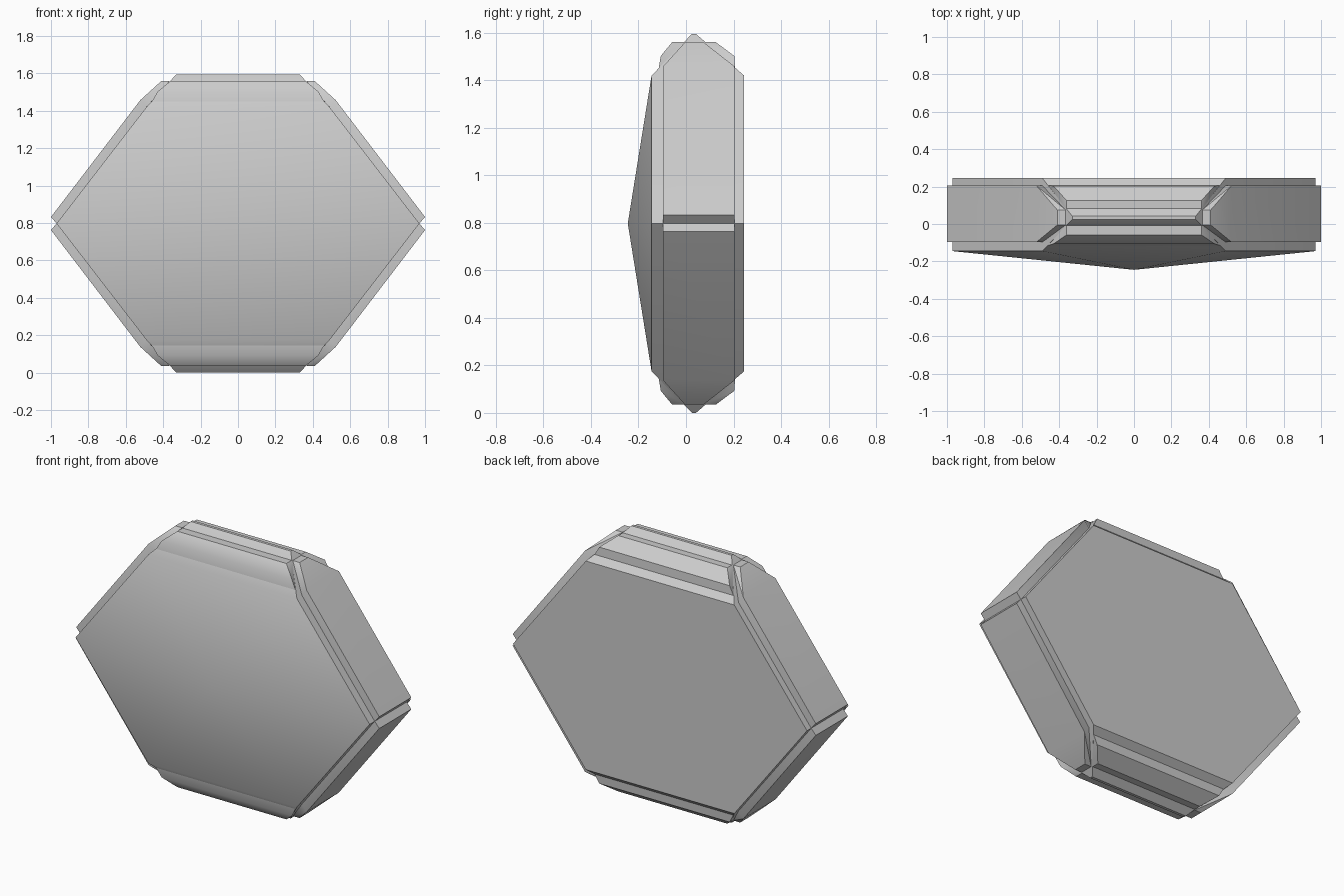
import bpy, bmesh
from math import radians

if "Cube" in bpy.data.objects:
    bpy.data.objects.remove(bpy.data.objects["Cube"])

MID = 0.7975      # height of the centre line


def hull(name, points):
    """Convex solid from points given as (x, y, height above centre line)."""
    bm = bmesh.new()
    for x, y, z in points:
        bm.verts.new((x, y, z + MID))
    res = bmesh.ops.convex_hull(bm, input=bm.verts)
    loose = [v for v in bm.verts if not v.link_faces]
    bmesh.ops.delete(bm, geom=loose, context='VERTS')
    bmesh.ops.dissolve_limit(bm, angle_limit=radians(0.5), verts=bm.verts, edges=bm.edges)
    bmesh.ops.recalc_face_normals(bm, faces=bm.faces)
    me = bpy.data.meshes.new(name)
    bm.to_mesh(me)
    bm.free()
    ob = bpy.data.objects.new(name, me)
    bpy.context.collection.objects.link(ob)
    bpy.ops.object.select_all(action='DESELECT')
    ob.select_set(True)
    bpy.context.view_layer.objects.active = ob
    bpy.ops.object.shade_smooth_by_angle(angle=radians(35))
    return ob


# hexagonal core with a shallow front point and a hipped ridge above and below
core = [(0, -0.245, 0)]
for sx in (-1, 1):
    core += [(sx * 0.97, y, 0) for y in (-0.145, 0.245)]
    for sz in (-1, 1):
        core += [(sx * 0.49, y, sz * 0.622) for y in (-0.145, 0.245)]
        core += [(sx * 0.33, y, sz * MID) for y in (0.025, 0.042)]
hull("core", core)

for sz, level in ((1, "upper"), (-1, "lower")):
    # raised panels on the slanted sides, tapering to a narrow tip
    for sx, side in ((1, "right"), (-1, "left")):
        wide = [(0.97, 0.0), (1.0, 0.035), (0.522, 0.66), (0.49, 0.622)]
        tip = [(0.41, 0.762), (0.365, 0.762)]
        pts = [(sx * x, y, sz * z) for x, z in wide for y in (-0.097, 0.205)]
        pts += [(sx * x, y, sz * z) for x, z in tip for y in (-0.005, 0.075)]
        hull(f"{level}_{side}_panel", pts)
    # raised panels on the sloping roof faces: (half width, y, height)
    roofs = {
        "front": [(0.46, -0.115, 0.652), (0.43, -0.106, 0.705),
                  (0.36, -0.058, 0.763), (0.36, 0.0, 0.763)],
        "back": [(0.46, 0.207, 0.652), (0.43, 0.203, 0.705),
                 (0.36, 0.125, 0.763), (0.36, 0.07, 0.763)],
    }
    for face, prof in roofs.items():
        hull(f"{level}_{face}_panel",
             [(sx * x, y, sz * z) for x, y, z in prof for sx in (-1, 1)])
